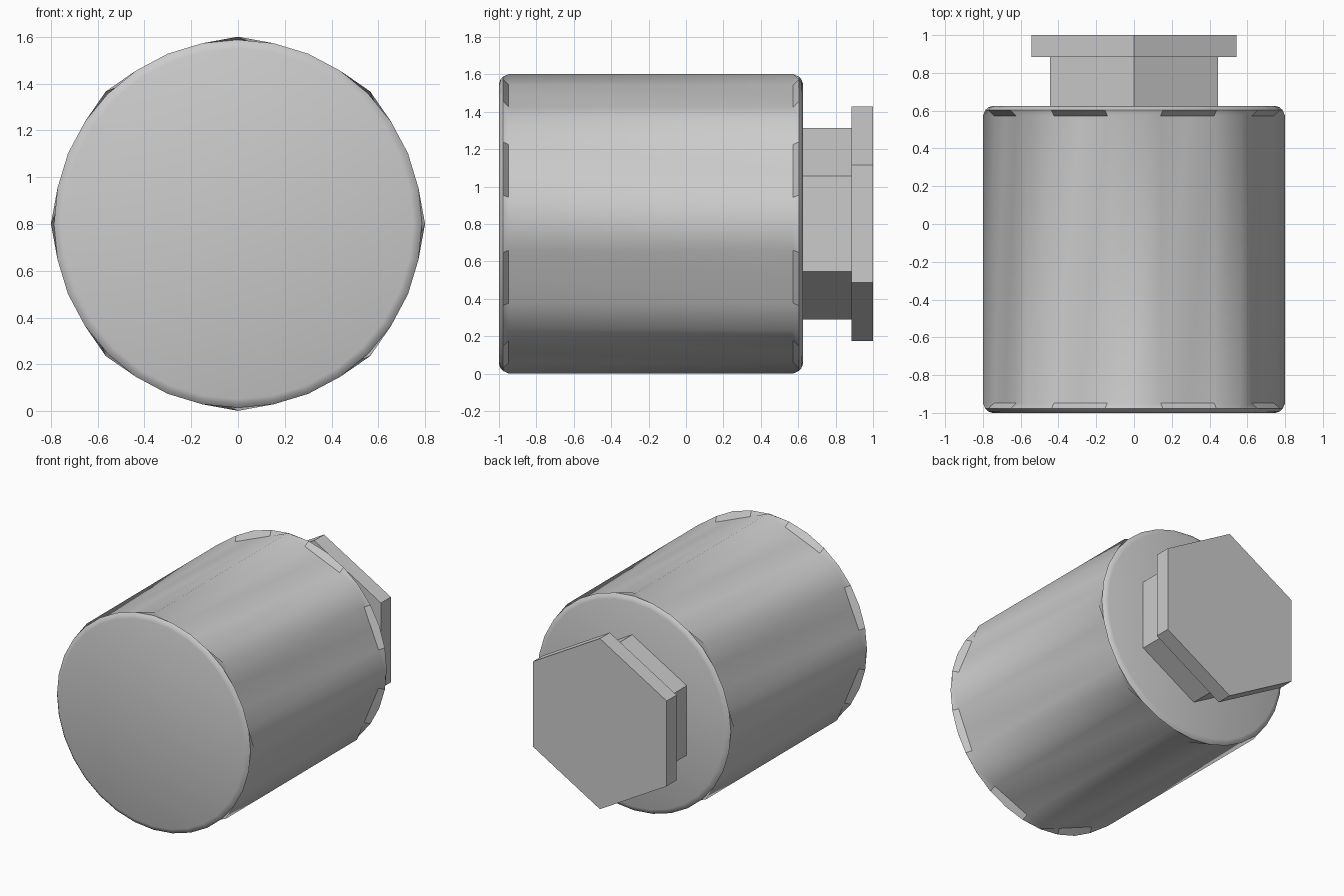
import bpy, bmesh
from math import sin, cos, pi

if "Cube" in bpy.data.objects:
    bpy.data.objects.remove(bpy.data.objects["Cube"], do_unlink=True)

CENTER_Z = 0.801
SEGMENTS = 32

grey = bpy.data.materials.new("plain grey")
grey.use_nodes = True
grey.diffuse_color = (0.6, 0.6, 0.6, 1)
grey.node_tree.nodes["Principled BSDF"].inputs["Base Color"].default_value = (0.6, 0.6, 0.6, 1)


def circle(radius, count=SEGMENTS):
    """Points around the long axis, starting at the top."""
    return [(radius * sin(2 * pi * i / count), radius * cos(2 * pi * i / count))
            for i in range(count)]


def octagon(radius):
    """Straight-sided octagon with as many points as the round rings."""
    corners, steps = circle(radius, 8), SEGMENTS // 8
    points = []
    for i, (ax, az) in enumerate(corners):
        bx, bz = corners[(i + 1) % 8]
        points += [(ax + (bx - ax) * s / steps, az + (bz - az) * s / steps)
                   for s in range(steps)]
    return points


def loft(name, rings):
    """Skin a list of (y, points) rings and close both ends."""
    bm = bmesh.new()
    loops = [[bm.verts.new((x, y, z + CENTER_Z)) for x, z in pts] for y, pts in rings]
    for a, b in zip(loops, loops[1:]):
        for i in range(len(a)):
            j = (i + 1) % len(a)
            bm.faces.new((a[i], a[j], b[j], b[i]))
    bm.faces.new(loops[0])
    bm.faces.new(loops[-1])
    bmesh.ops.recalc_face_normals(bm, faces=bm.faces)
    mesh = bpy.data.meshes.new(name)
    bm.to_mesh(mesh)
    bm.free()
    mesh.materials.append(grey)
    obj = bpy.data.objects.new(name, mesh)
    bpy.context.collection.objects.link(obj)
    return obj


# Eight-sided body whose ends flare into rounded circular rims
FRONT, BACK = -1.0, 0.625
rim = [(0.0, circle(0.75)), (0.008, circle(0.772)),
       (0.022, circle(0.787)), (0.052, octagon(0.8))]
body = loft("body", [(FRONT + d, p) for d, p in rim] +
            [(BACK - d, p) for d, p in reversed(rim)])
bpy.context.view_layer.objects.active = body
body.select_set(True)
bpy.ops.object.shade_smooth_by_angle(angle=pi / 6)

# Six-sided neck and wider head at the back
for name, radius, start, end in (("neck", 0.512, BACK - 0.02, 0.887),
                                 ("head", 0.627, 0.885, 1.0)):
    loft(name, [(start, circle(radius, 6)), (end, circle(radius, 6))])
